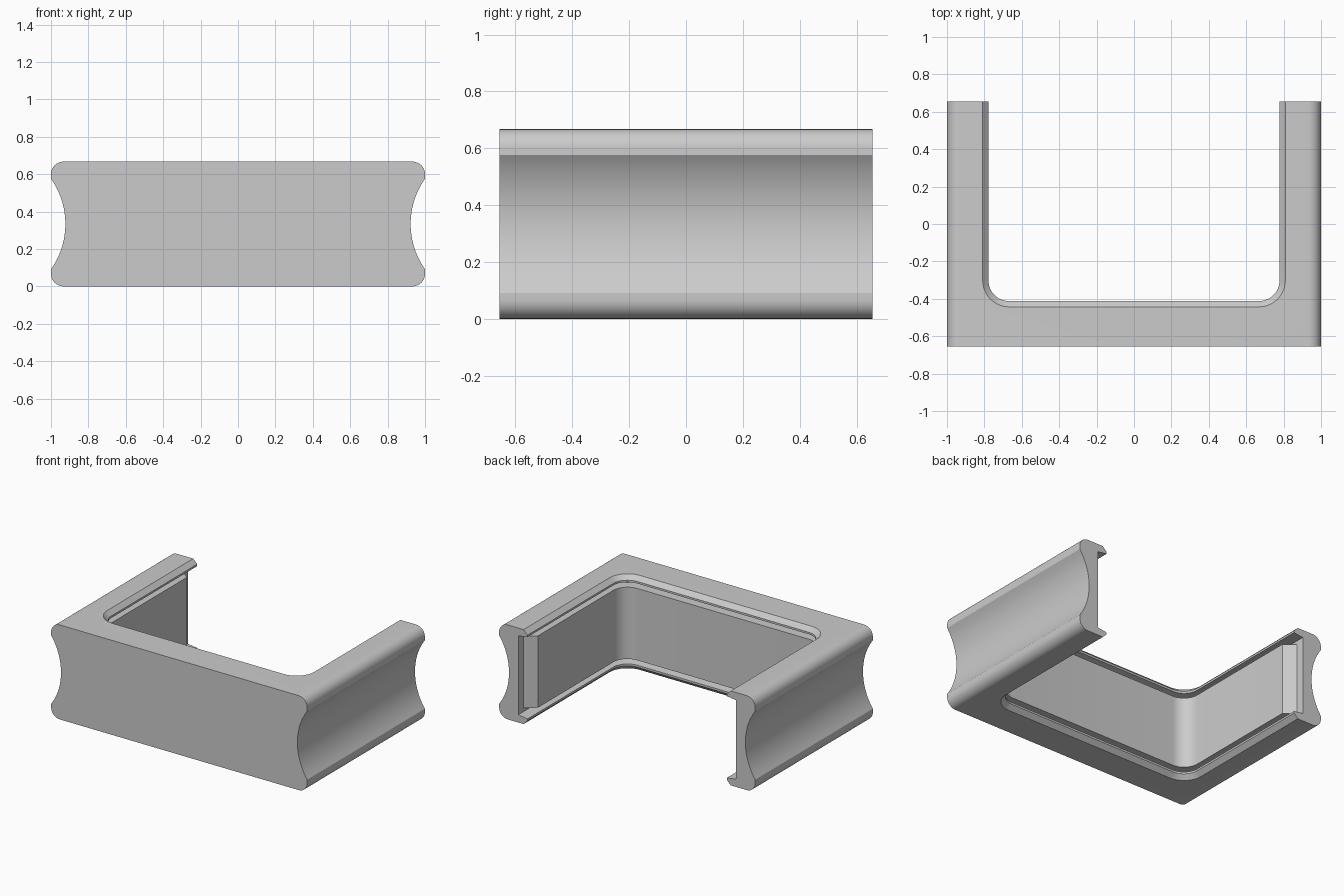
import bpy, bmesh, math

if "Cube" in bpy.data.objects:
    bpy.data.objects.remove(bpy.data.objects["Cube"])

HEIGHT, BACK = 0.667, 0.656

grey = bpy.data.materials.new("plain_grey")
grey.use_nodes = True
colour = (0.6, 0.6, 0.6, 1)
grey.diffuse_color = colour
grey.node_tree.nodes["Principled BSDF"].inputs["Base Color"].default_value = colour


def loft(name, rings):
    """Skin a stack of matching closed rings and cap both ends."""
    bm = bmesh.new()
    loops = [[bm.verts.new(p) for p in ring] for ring in rings]
    n = len(loops[0])
    for a, b in zip(loops, loops[1:]):
        for i in range(n):
            j = (i + 1) % n
            bm.faces.new((a[i], a[j], b[j], b[i]))
    bm.faces.new(loops[0])
    bm.faces.new(loops[-1])
    bmesh.ops.remove_doubles(bm, verts=bm.verts, dist=0.0001)
    bmesh.ops.recalc_face_normals(bm, faces=bm.faces)
    mesh = bpy.data.meshes.new(name)
    bm.to_mesh(mesh)
    bm.free()
    mesh.materials.append(grey)
    obj = bpy.data.objects.new(name, mesh)
    bpy.context.collection.objects.link(obj)
    return obj


def arc(cx, cy, r, start, end, steps):
    angles = [math.radians(start + (end - start) * i / steps) for i in range(steps + 1)]
    return [(cx + r * math.cos(a), cy + r * math.sin(a)) for a in angles]


# Outer section: rounded corners and a concave finger grip on each side
def outer_section():
    r, mid, half, depth = 0.067, HEIGHT / 2, 0.242, 0.077
    grip_r = (half ** 2 + depth ** 2) / (2 * depth)
    swing = math.degrees(math.asin(half / grip_r))
    side = arc(1 - r, r, r, -90, 0, 8)
    side += arc(1 - depth + grip_r, mid, grip_r, 180 + swing, 180 - swing, 24)
    side += arc(1 - r, HEIGHT - r, r, 0, 90, 8)
    return side + [(-x, z) for x, z in reversed(side)]


section = outer_section()
frame = loft("u_frame", [[(x, y, z) for x, z in section] for y in (-BACK, BACK)])


# Opening outline, open to the back; flare widens it at the arm ends
def opening(z, inset, flare=0.0):
    x, y = 0.778 + inset, -0.412 - inset
    r = 0.11 + inset
    half = [(x + flare, 0.75), (x + flare, 0.60), (x, 0.60 - 0.06)]
    half += arc(x - r, y + r, r, 0, -90, 12)
    ring = half + [(-px, py) for px, py in reversed(half)]
    return [(px, py, z) for px, py in ring]


# Bevelled lips at top and bottom, a groove behind each, and a raised panel between
groove = 0.072
lower = [(-0.03, 0.061, 0), (0.031, 0, 0), (0.045, 0, 0),
         (0.055, groove, 0), (0.08, groove, 0), (0.08, 0, groove)]
levels = lower + [(HEIGHT - z, i, f) for z, i, f in reversed(lower)]
cutter = loft("opening_cutter", [opening(*level) for level in levels])
cutter.hide_render = True

cut = frame.modifiers.new("opening", "BOOLEAN")
cut.operation = "DIFFERENCE"
cut.solver = "EXACT"
cut.object = cutter
graph = bpy.context.evaluated_depsgraph_get()
graph.update()
result = bpy.data.meshes.new_from_object(frame.evaluated_get(graph))
frame.modifiers.clear()
frame.data = result
bpy.data.objects.remove(cutter)

# Smooth the curves, keep the edges crisp
bpy.ops.object.select_all(action="DESELECT")
frame.select_set(True)
bpy.context.view_layer.objects.active = frame
bpy.ops.object.shade_smooth_by_angle(angle=math.radians(25))
